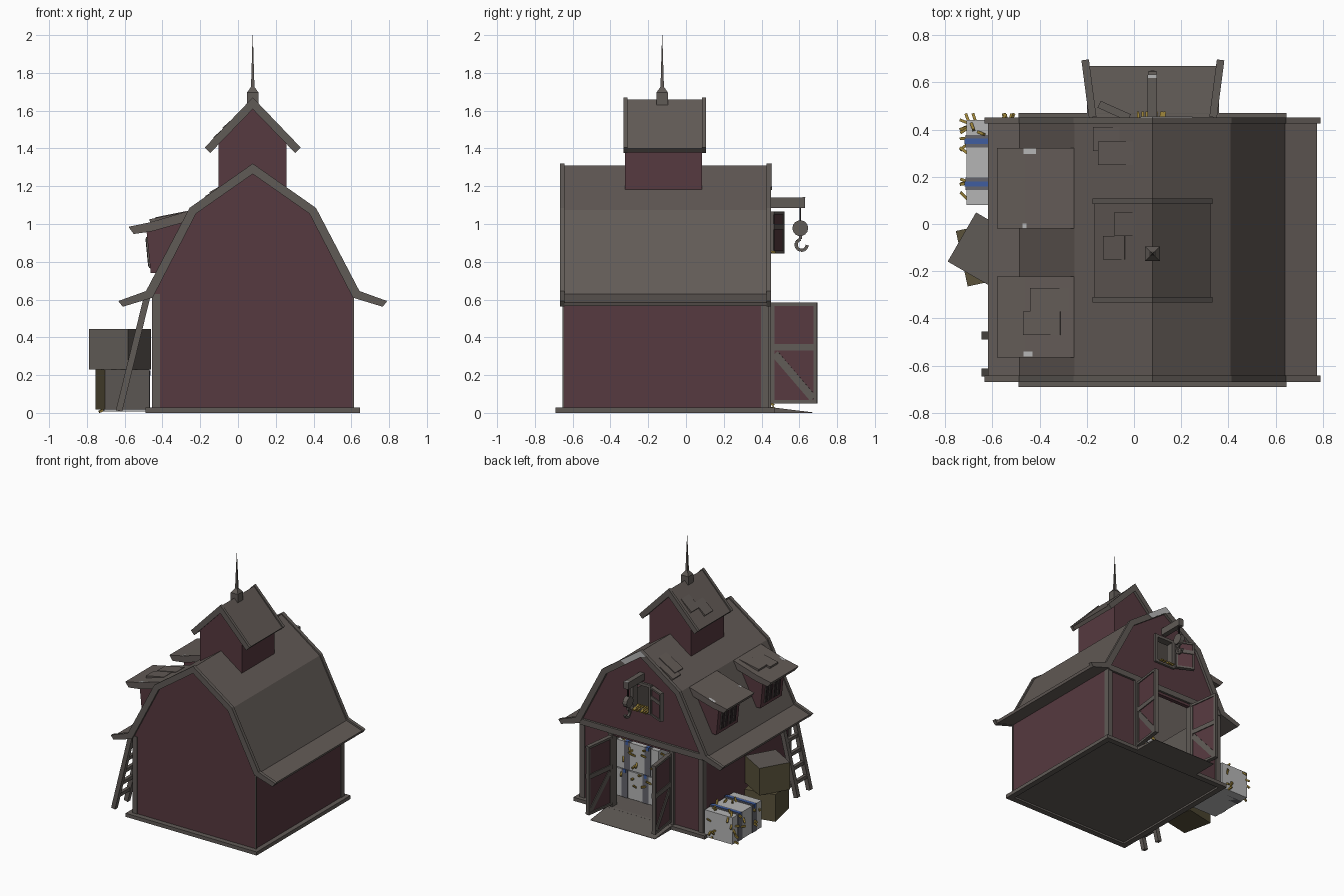
import bpy, bmesh, math, random
from mathutils import Matrix, Vector

if "Cube" in bpy.data.objects:
    bpy.data.objects.remove(bpy.data.objects["Cube"])
random.seed(4)
CX = 0.078  # barn centre line


def material(name, *rgb):
    m = bpy.data.materials.new(name)
    m.use_nodes = True
    m.diffuse_color = (*rgb, 1)
    m.node_tree.nodes["Principled BSDF"].inputs["Base Color"].default_value = (*rgb, 1)
    return m


WALL = material("barn maroon", .093, .041, .05)
ROOF = material("roof grey brown", .122, .103, .093)
TRIM = material("trim grey", .117, .103, .093)
DARK = material("dark glass", .022, .016, .017)
PALE = material("pale bale", .46, .46, .46)
BAND = material("bale band grey", .13, .13, .15)
BLUE = material("twine blue", .05, .11, .35)
STRAW = material("straw gold", .32, .22, .04)
CRATE = material("crate olive", .1, .083, .042)


def finish(name, bm, *mats):
    bmesh.ops.recalc_face_normals(bm, faces=bm.faces)
    me = bpy.data.meshes.new(name)
    bm.to_mesh(me)
    bm.free()
    for m in mats:
        me.materials.append(m)
    ob = bpy.data.objects.new(name, me)
    bpy.context.collection.objects.link(ob)
    return ob


def box(name, lo, hi, mat, frame=Matrix()):
    lo, hi = Vector(lo), Vector(hi)
    bm = bmesh.new()
    m = frame @ Matrix.Translation((lo + hi) / 2) @ Matrix.Diagonal((*(hi - lo), 1))
    bmesh.ops.create_cube(bm, size=1, matrix=m)
    return finish(name, bm, mat)


def bar(name, p, q, w, mat):
    p, q = Vector(p), Vector(q)
    turn = (q - p).to_track_quat('Z', 'Y').to_matrix().to_4x4()
    return box(name, (-w / 2, -w / 2, 0), (w / 2, w / 2, (q - p).length), mat,
               Matrix.Translation(p) @ turn)


def prism(name, pts, a, b, mat, axis='Y', mirror=False):
    """Extrude an outline along an axis, optionally mirrored about the centre line."""
    bm = bmesh.new()
    for s in ((1, -1) if mirror else (1,)):
        rings = []
        for t in (a, b):
            rings.append([bm.verts.new((CX + s * u, t, v) if mirror else
                                       (u, t, v) if axis == 'Y' else (t, u, v))
                          for u, v in pts])
        n = len(pts)
        bm.faces.new(rings[0])
        bm.faces.new(rings[1][::-1])
        for i in range(n):
            j = (i + 1) % n
            bm.faces.new((rings[0][i], rings[0][j], rings[1][j], rings[1][i]))
    return finish(name, bm, mat)


def cone(name, c, r1, r2, h, n, mat, turn=Matrix()):
    bm = bmesh.new()
    bmesh.ops.create_cone(bm, cap_ends=True, segments=n, radius1=r1, radius2=r2, depth=h,
                          matrix=Matrix.Translation(c) @ turn)
    return finish(name, bm, mat)


# Base frame around a raised floor, and ramp
for y in (-.69, .425):
    box("base_beam", (-.49, y, 0), (.645, y + .045, .028), TRIM)
for x in (-.49, .6):
    box("base_beam", (x, -.645, 0), (x + .045, .425, .028), TRIM)
box("floor", (-.445, -.645, .014), (.6, .425, .0275), TRIM)
prism("ramp", [(.45, .03), (.67, .003), (.67, 0), (.45, 0)], -.2, .36, TRIM, 'X')

# Walls with plain inner lining
prism("front_wall", [(0, .028), (.53, .028), (.53, .65), (.31, 1.07), (0, 1.29)],
      -.65, -.62, WALL, mirror=True)
prism("back_wall", [(.25, .028), (.53, .028), (.53, .65), (.31, 1.07), (0, 1.29), (0, 1.05),
                    (.07, 1.05), (.07, .85), (0, .85), (0, .58), (.25, .58)],
      .4, .43, WALL, mirror=True)
for side, x, inner in (("left", CX + .5, CX + .495), ("right", CX - .53, CX - .5)):
    box(side + "_wall", (x, -.645, .028), (x + .03, .41, .64), WALL)
    box(side + "_lining", (inner, -.62, .028), (inner + .005, .4, .64), TRIM)
prism("front_lining", [(0, .028), (.49, .028), (.49, .64), (.3, 1.05), (0, 1.27)],
      -.62, -.615, TRIM, mirror=True)
for i, (x, y, w) in enumerate(((-.456, -.655, .042), (-.456, .397, .042),
                               (.572, .397, .042), (.605, -.655, .01))):
    box(f"corner_post_{i}", (x, y, .028), (x + w, y + w, .63), TRIM)

# Gambrel roof with end trims
prism("main_roof", [(0, 1.31), (.33, 1.075), (.562, .63), (.697, .585), (.69, .565),
                    (.535, .61), (.31, 1.055), (0, 1.275)], -.65, .435, ROOF, mirror=True)
for side, y in (("front", -.668), ("back", .425)):
    prism(side + "_roof_trim", [(0, 1.32), (.335, 1.085), (.565, .645), (.712, .592),
                                (.688, .562), (.53, .61), (.3, 1.055), (0, 1.265)],
          y, y + .026, TRIM, mirror=True)
prism("worn_patch", [(CX - .05, 1.283), (CX, 1.32), (CX + .17, 1.198), (CX + .13, 1.18),
                     (CX, 1.27)], .45, .455, PALE)

# Cupola and spire
prism("cupola_walls", [(0, 1.1), (.18, 1.1), (.18, 1.44), (0, 1.635)], -.322, .085, WALL, mirror=True)
prism("cupola_roof", [(0, 1.66), (.245, 1.4), (.225, 1.378), (0, 1.615)],
      -.31, .09, ROOF, mirror=True)
for side, y in (("front", -.332), ("back", .085)):
    prism(f"cupola_{side}_trim", [(0, 1.67), (.254, 1.405), (.225, 1.376), (0, 1.608)],
          y, y + .022, TRIM, mirror=True)
box("spire_base", (CX - .031, -.157, 1.63), (CX + .031, -.095, 1.695), TRIM)
quarter = Matrix.Rotation(math.pi / 4, 4, 'Z')
cone("spire_cap", (CX, -.126, 1.71), .044, .014, .03, 4, TRIM, quarter)
cone("spire", (CX, -.126, 1.862), .013, .001, .276, 4, TRIM, quarter)

# Dormers
for i, y in enumerate((-.02, -.565)):
    prism(f"dormer_walls_{i}", [(-.26, 1.02), (-.485, .97), (-.462, .74), (-.4, .74), (-.26, .98)],
          y + .04, y + .305, WALL)
    prism(f"dormer_roof_{i}", [(-.245, 1.075), (-.46, 1.01), (-.58, .985), (-.552, .947),
                               (-.46, .96), (-.245, 1.02)], y, y + .342, ROOF)
    face = Matrix.Translation((-.473, y + .172, .85)) @ Matrix.Rotation(-.095, 4, 'Y')
    for s in (-1, 1):
        c = s * .052
        box(f"dormer_frame_{i}", (-.006, c - .042, -.082), (0, c + .042, .082), TRIM, face)
        box(f"dormer_glass_{i}", (-.008, c - .036, -.075), (0, c + .036, .075), DARK, face)
        box(f"dormer_bar_{i}", (-.01, c - .003, -.075), (0, c + .003, .075), TRIM, face)
# Worn spots along the dormer roof edges
for x, y, w in ((-.5, .297, .085), (-.49, -.019, .035), (-.495, -.562, .065)):
    prism("worn_edge", [(x, 1.006 + (x + .47) * .25), (x + w, 1.012 + (x + w + .46) * .28),
                        (x + w, .99), (x, .985)], y, y + .022, PALE)

# Loose roof boards with lifted lower ends: ridge point, slope, distance down, y, length
for x, z, tilt, d, y, n in ((CX, 1.31, .617, .1, .3, .17), (CX, 1.31, .617, .17, .36, .13),
                            (CX, 1.66, .81, .1, 0, .12), (CX, 1.66, .81, .17, -.1, .12),
                            (-.245, 1.075, .29, .03, -.32, .17), (-.245, 1.075, .29, .07, -.42, .16)):
    frame = (Matrix.Translation((x, y, z)) @ Matrix.Rotation(-tilt, 4, 'Y')
             @ Matrix.Translation((-d, 0, 0)) @ Matrix.Rotation(.09, 4, 'Y'))
    box("loose_board", (-n, -.05, -.014), (0, .05, .002), ROOF, frame)

# Back wall trim, doorway and loft opening
box("back_beam", (CX - .53, .425, .6), (CX + .53, .447, .645), TRIM)
for s in (-1, 1):
    x = CX + s * .265
    box("door_post", (x - .018, .39, .028), (x + .018, .45, .6), TRIM)
    x = CX + s * .08
    box("loft_post", (x - .013, .39, .84), (x + .013, .447, 1.065), TRIM)
for z in (.835, 1.045):
    box("loft_rail", (CX - .093, .39, z), (CX + .093, .447, z + .022), TRIM)


def door(name, hinge, turn, w, z0, z1, e, brace=True):
    """Framed door leaf running along local x from its hinge."""
    f = Matrix.Translation((*hinge, 0)) @ Matrix.Rotation(turn, 4, 'Z')
    mid = (z0 + z1) / 2 + .03
    box(name + "_panel", (.003, -.009, z0 + .003), (w - .003, .009, z1 - .003), WALL, f)
    for z, h in ((z0, e), (mid - e, 2 * e), (z1 - e, e)):
        box(name + "_rail", (0, -.016, z), (w, .016, z + h), TRIM, f)
    for x in (0, w - e):
        box(name + "_stile", (x, -.015, z0), (x + e, .015, z1), TRIM, f)
    if brace:
        dx, dz = w - .04, mid - z0 - .06
        slant = Matrix.Translation((.02, 0, mid - .035)) @ Matrix.Rotation(math.atan2(dz, dx), 4, 'Y')
        box(name + "_brace", (0, -.014, -.02), (math.hypot(dx, dz), .014, .02), TRIM, f @ slant)


up = math.pi / 2
door("left_door", (.335, .452), up - .13, .245, .05, .585, .018)
door("right_door", (-.175, .452), up + .13, .245, .05, .585, .018)
door("loft_shutter", (-.02, .45), math.pi - .42, .14, .845, 1.065, .014, False)

# Hoist
box("hoist_beam", (CX - .02, .4, 1.085), (CX + .02, .63, 1.14), TRIM)
box("hoist_beam_tip", (CX - .018, .618, 1.14), (CX + .018, .632, 1.143), PALE)
bar("hoist_rope", (CX, .605, .95), (CX, .605, 1.09), .01, DARK)
cone("pulley", (CX, .605, .978), .042, .042, .035, 14, TRIM, Matrix.Rotation(up, 4, 'Y'))
arc = [Vector((CX, .612 + .03 * math.cos(a), .89 + .03 * math.sin(a)))
       for a in (math.radians(100 + 32 * k) for k in range(9))]
for p, q in zip([Vector((CX, .605, .95))] + arc, arc):
    bar("hook", p, q, .017, TRIM)

# Ladder
foot, head = Vector((-.63, 0, .01)), Vector((-.48, 0, .62))
for y in (-.628, -.472):
    bar("ladder_rail", foot + Vector((0, y, 0)), head + Vector((0, y, 0)), .034, TRIM)
for k in range(1, 6):
    p = foot.lerp(head, k / 6)
    bar("ladder_rung", p + Vector((0, -.62, 0)), p + Vector((0, -.48, 0)), .026, TRIM)

# Crates: weathered on the front and top faces
for name, x, y, z, turn in (("lower_crate", -.612, -.122, .018, 12), ("upper_crate", -.625, -.115, .231, -30)):
    f = Matrix.Translation((x, y, z)) @ Matrix.Rotation(math.radians(turn), 4, 'Z')
    ob = box(name, (-.12, -.12, 0), (.12, .12, .212), CRATE, f)
    ob.data.materials.append(TRIM)
    for p in ob.data.polygons:
        p.material_index = int(p.normal.y < -.4 or (p.normal.z > .5 and z > .1))


def bale(name, c, size, along):
    """Bound bale; along is the axis index of its length."""
    c, h = Vector(c), Vector(size) / 2
    box(name, c - h, c + h, PALE)
    for s in (-.5, .5):
        # grey wraps on the sides, blue twine across the top
        for mat, wide, lift, low in ((BAND, .026, .004, -h.z), (BLUE, .011, .008, h.z - .02)):
            mid, r = c.copy(), h + Vector((lift, lift, lift))
            mid[along] += s * h[along]
            r[along] = wide
            lo, hi = mid - r, mid + r
            lo.z = mid.z + low
            box(name + "_band", lo, hi, mat)
    for k in range(26):
        ax, s = random.choice(((0, -1), (0, -1), (1, 1), (2, 1)))
        p = c + Vector([random.uniform(-.95, .95) * v for v in h])
        p[ax] = c[ax] + s * h[ax]
        d = Vector([random.uniform(-.025, .025) for _ in range(3)])
        d[ax] = s * .025
        bar(name + "_straw", p - d * .3, p + d, .012, STRAW)


bale("outdoor_bale", (-.59, .26, .112), (.24, .36, .21), 1)
for k in range(2):
    bale(f"indoor_bale_{k}", (.25 - .02 * k, .15, .14 + .222 * k), (.36, .24, .215), 0)

# Straw spilling over the loft sill
for k in range(8):
    x = CX - .06 + .017 * k
    bar("spilled_straw", (x, .39, .862), (x + random.uniform(-.02, .02), .475, .85), .01, STRAW)
